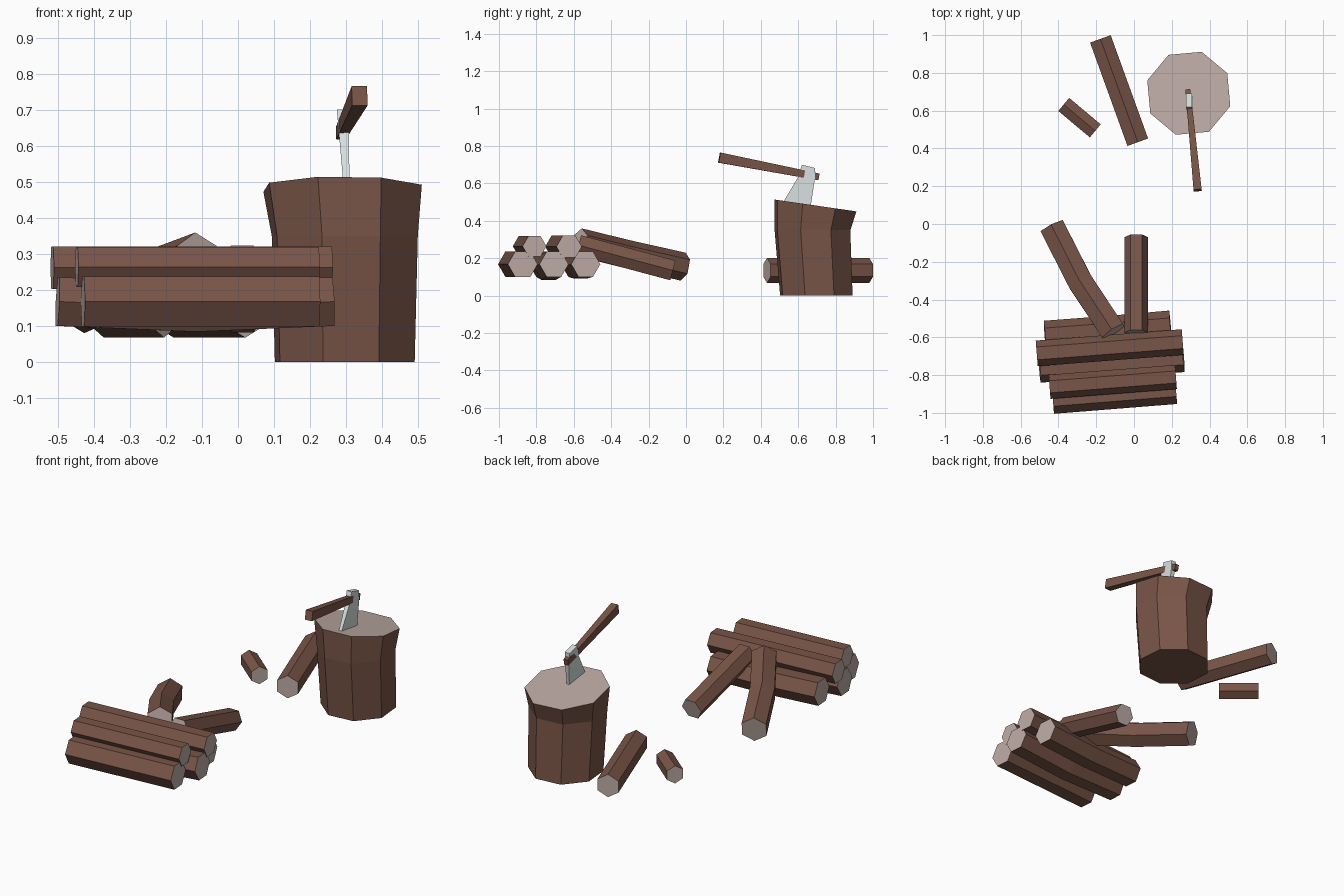
import bpy, bmesh
from math import sin, cos, radians, tau
from mathutils import Vector

if "Cube" in bpy.data.objects:
    bpy.data.objects.remove(bpy.data.objects["Cube"])


def material(name, rgb):
    m = bpy.data.materials.new(name)
    m.use_nodes = True
    m.diffuse_color = (*rgb, 1)
    bsdf = m.node_tree.nodes["Principled BSDF"]
    bsdf.inputs["Base Color"].default_value = (*rgb, 1)
    bsdf.inputs["Roughness"].default_value = 0.9
    return m


BARK = material("brown bark", (0.191, 0.091, 0.065))
WOOD = material("pale cut wood", (0.503, 0.402, 0.371))
STEEL = material("light steel", (0.68, 0.745, 0.73))


def loft(name, rings, mats, start_slot=0, end_slot=0):
    """Skin a list of equal-sized rings and cap both ends."""
    bm = bmesh.new()
    loops = [[bm.verts.new(p) for p in ring] for ring in rings]
    n = len(loops[0])
    for a, b in zip(loops, loops[1:]):
        for i in range(n):
            j = (i + 1) % n
            bm.faces.new((a[i], a[j], b[j], b[i]))
    bm.faces.new(loops[0][::-1]).material_index = start_slot
    bm.faces.new(loops[-1]).material_index = end_slot
    bmesh.ops.recalc_face_normals(bm, faces=bm.faces)
    mesh = bpy.data.meshes.new(name)
    bm.to_mesh(mesh)
    bm.free()
    for m in mats:
        mesh.materials.append(m)
    ob = bpy.data.objects.new(name, mesh)
    bpy.context.collection.objects.link(ob)
    return ob


def frame(tangent):
    """Sideways and upward axes across a path direction."""
    side = tangent.cross(Vector((0, 0, 1))).normalized()
    return side, side.cross(tangent).normalized()


def log(name, path, radius, ridge_up=False):
    """Six-sided log along a path, with pale cut ends."""
    pts = [Vector(p) for p in path]
    turn = tau / 12 if ridge_up else 0
    rings = []
    for i, p in enumerate(pts):
        t = (pts[min(i + 1, len(pts) - 1)] - pts[max(i - 1, 0)]).normalized()
        side, up = frame(t)
        rings.append([p + radius * (cos(turn + k * tau / 6) * side + sin(turn + k * tau / 6) * up)
                      for k in range(6)])
    loft(name, rings, [BARK, WOOD], 1, 1)


# Stacked logs
log("front_bottom_log", [(-0.43, -0.925, 0.168), (0.222, -0.873, 0.168)], 0.08)
log("middle_bottom_log", [(-0.5, -0.762, 0.168), (-0.12, -0.735, 0.152), (0.262, -0.706, 0.168)], 0.078)
log("back_bottom_log", [(-0.472, -0.59, 0.168), (-0.14, -0.565, 0.16), (0.193, -0.536, 0.168)], 0.078)
log("front_top_log", [(-0.447, -0.862, 0.264), (0.222, -0.81, 0.264)], 0.064)
log("back_top_log", [(-0.515, -0.685, 0.262), (0.258, -0.625, 0.262)], 0.068)

# Logs leaning on the stack
log("bent_leaning_log", [(-0.433, -0.015, 0.155), (-0.285, -0.305, 0.22), (-0.11, -0.57, 0.285)], 0.076, True)
log("straight_leaning_log", [(0.012, -0.07, 0.135), (0.012, -0.575, 0.27)], 0.063)

# Loose logs near the chopping block
log("long_loose_log", [(-0.178, 0.98, 0.135), (0.02, 0.433, 0.135)], 0.067, True)
log("short_loose_log", [(-0.372, 0.633, 0.12), (-0.205, 0.493, 0.12)], 0.052, True)


# Chopping block: flat base, pinched middle, flared and sloping top
def octagon(cx, cy, radius, height, slope=0):
    ring = []
    for k in range(8):
        a = radians(27.7) + k * tau / 8
        y = cy + radius * sin(a)
        ring.append(Vector((cx + radius * cos(a), y, height - slope * (y - cy))))
    return ring


loft("chopping_block", [octagon(0.296, 0.697, 0.203, 0),
                        octagon(0.296, 0.676, 0.212, 0.35),
                        octagon(0.29, 0.692, 0.23, 0.482, 0.145)], [BARK, WOOD], 0, 1)

# Axe handle, tapering toward the head
grip, tip = Vector((0.337, 0.178, 0.738)), Vector((0.285, 0.71, 0.635))
side, up = frame((tip - grip).normalized())
loft("axe_handle", [[p + side * sx * w / 2 + up * sz * h / 2
                     for sx, sz in ((-1, -1), (1, -1), (1, 1), (-1, 1))]
                    for p, w, h in ((grip, 0.043, 0.055), (tip, 0.026, 0.036))], [BARK])

# Axe head: side profile in y and z, thinning toward the buried edge
profile = [(0.62, 0.70), (0.69, 0.682), (0.69, 0.63), (0.662, 0.45), (0.49, 0.45), (0.6, 0.635)]


def head_side(sign):
    ring = []
    for y, z in profile:
        t = (z - 0.45) / 0.25
        ring.append(Vector((0.303 - 0.013 * t + sign * (0.007 + 0.009 * t), y, z)))
    return ring


loft("axe_head", [head_side(-1), head_side(1)], [STEEL])
